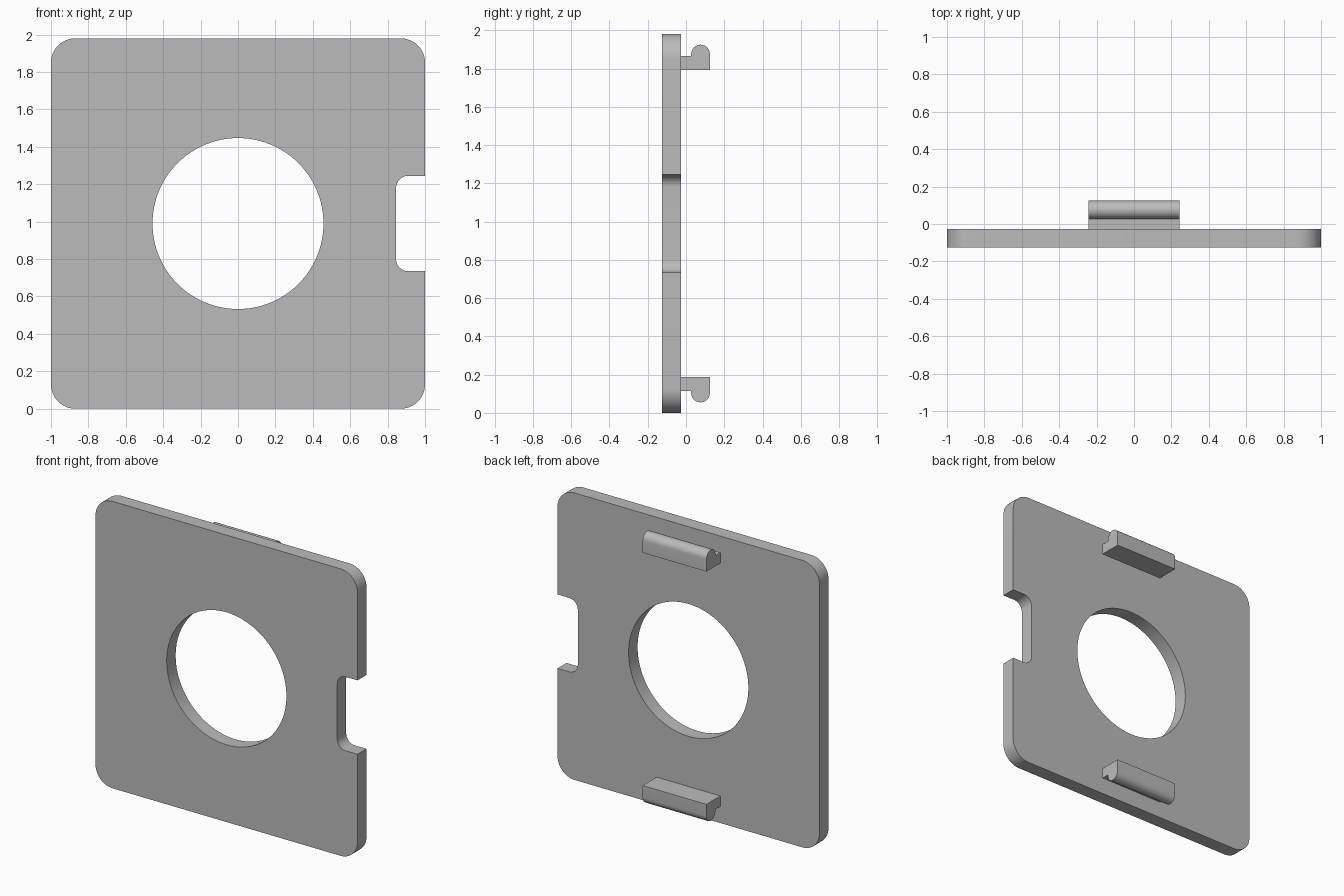
import bpy
import bmesh
import math

if "Cube" in bpy.data.objects:
    bpy.data.objects.remove(bpy.data.objects["Cube"], do_unlink=True)

GREY = (0.5, 0.5, 0.5, 1)
grey = bpy.data.materials.new("plain grey")
grey.use_nodes = True
grey.diffuse_color = GREY
grey.node_tree.nodes["Principled BSDF"].inputs["Base Color"].default_value = GREY


def arc(cx, cy, r, start, end, steps=12):
    """Points along an arc, angles in degrees."""
    angles = [math.radians(start + (end - start) * i / steps) for i in range(steps + 1)]
    return [(cx + r * math.cos(a), cy + r * math.sin(a)) for a in angles]


def prism(name, points, direction):
    """Extrude a closed outline of 3D points along a direction."""
    bm = bmesh.new()
    face = bm.faces.new([bm.verts.new(p) for p in points])
    top = bmesh.ops.extrude_face_region(bm, geom=[face])["geom"]
    bmesh.ops.translate(bm, vec=direction,
                        verts=[v for v in top if isinstance(v, bmesh.types.BMVert)])
    bmesh.ops.recalc_face_normals(bm, faces=bm.faces)
    mesh = bpy.data.meshes.new(name)
    bm.to_mesh(mesh)
    bm.free()
    mesh.materials.append(grey)
    obj = bpy.data.objects.new(name, mesh)
    bpy.context.collection.objects.link(obj)
    return obj


def smooth(obj):
    bpy.ops.object.select_all(action="DESELECT")
    obj.select_set(True)
    bpy.context.view_layer.objects.active = obj
    bpy.ops.object.shade_smooth_by_angle(angle=math.radians(30))


HEIGHT = 1.98
MID = HEIGHT / 2
FRONT, BACK, REAR = -0.125, -0.027, 0.125
CORNER = 0.13

# Plate outline with rounded corners and a side notch
notch_x, notch_low, notch_high, notch_r = 0.845, 0.735, 1.245, 0.065
outline = arc(1 - CORNER, CORNER, CORNER, -90, 0)
outline += [(1, notch_low)]
outline += arc(notch_x + notch_r, notch_low + notch_r, notch_r, 270, 180)
outline += arc(notch_x + notch_r, notch_high - notch_r, notch_r, 180, 90)
outline += [(1, notch_high)]
outline += arc(1 - CORNER, HEIGHT - CORNER, CORNER, 0, 90)
outline += arc(CORNER - 1, HEIGHT - CORNER, CORNER, 90, 180)
outline += arc(CORNER - 1, CORNER, CORNER, 180, 270)
plate = prism("plate", [(x, FRONT, z) for x, z in outline], (0, BACK - FRONT, 0))

# Round opening through the plate
ring = arc(0, MID, 0.457, 0, 360, 96)[:-1]
cutter = prism("hole_cutter", [(x, -0.3, z) for x, z in ring], (0, 0.6, 0))
cut = plate.modifiers.new("round opening", "BOOLEAN")
cut.operation = "DIFFERENCE"
cut.solver = "EXACT"
cut.object = cutter
bpy.context.view_layer.objects.active = plate
bpy.ops.object.modifier_apply(modifier=cut.name)
bpy.data.objects.remove(cutter, do_unlink=True)
smooth(plate)

# Hooked clips on the back, mirrored top and bottom
lip_r = 0.049
hook = [(BACK, 1.793), (REAR, 1.793)]
hook += arc(REAR - lip_r, 1.925 - lip_r, lip_r, 0, 180)
hook += [(REAR - 2 * lip_r, 1.865), (BACK, 1.865)]
for name, side in (("upper_clip", 1), ("lower_clip", -1)):
    profile = [(-0.243, y, MID + side * (z - MID)) for y, z in hook]
    smooth(prism(name, profile, (0.486, 0, 0)))
